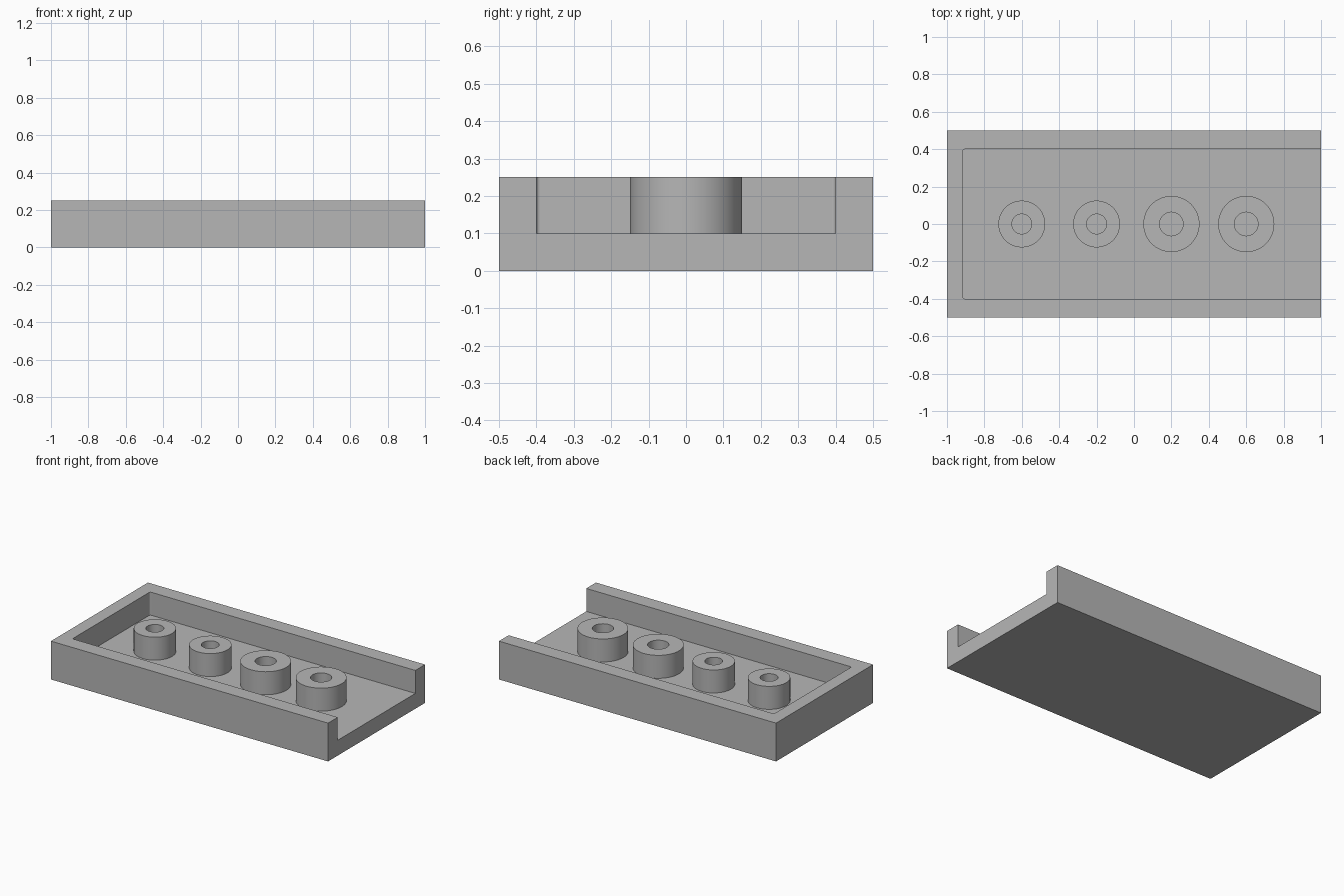
import bpy
import bmesh
from math import radians
from mathutils import Matrix, Vector

cube = bpy.data.objects.get("Cube")
if cube:
    bpy.data.objects.remove(cube, do_unlink=True)

FLOOR, TOP = 0.10, 0.25

grey = bpy.data.materials.new("plain grey")
grey.use_nodes = True
colour = (0.47, 0.47, 0.47, 1)
grey.diffuse_color = colour
grey.node_tree.nodes["Principled BSDF"].inputs["Base Color"].default_value = colour


def finish(name, bm):
    bmesh.ops.recalc_face_normals(bm, faces=bm.faces)
    mesh = bpy.data.meshes.new(name)
    bm.to_mesh(mesh)
    bm.free()
    mesh.materials.append(grey)
    obj = bpy.data.objects.new(name, mesh)
    bpy.context.collection.objects.link(obj)
    return obj


def activate(obj):
    bpy.ops.object.select_all(action='DESELECT')
    obj.select_set(True)
    bpy.context.view_layer.objects.active = obj


def box(low, high):
    low, high = Vector(low), Vector(high)
    bm = bmesh.new()
    place = Matrix.Translation((low + high) / 2) @ Matrix.Diagonal((*(high - low), 1))
    bmesh.ops.create_cube(bm, size=1, matrix=place)
    return bm


# Tray block
tray = finish("tray", box((-1, -0.5, 0), (1, 0.5, TOP)))

# Pocket, open at one end, with slightly rounded inner corners
bm = box((-0.915, -0.4, FLOOR), (1.2, 0.4, TOP + 0.2))
corners = [e for e in bm.edges if all(v.co.x < 0 for v in e.verts)
           and abs(e.verts[0].co.y - e.verts[1].co.y) < 0.01]
bmesh.ops.bevel(bm, geom=corners, offset=0.01, segments=4, profile=0.5, affect='EDGES')
pocket = finish("pocket_cutter", bm)
pocket.hide_render = True

activate(tray)
cut = tray.modifiers.new("pocket", 'BOOLEAN')
cut.operation = 'DIFFERENCE'
cut.solver = 'EXACT'
cut.object = pocket
bpy.ops.object.modifier_apply(modifier=cut.name)
bpy.data.objects.remove(pocket, do_unlink=True)


# Hollow posts standing on the tray floor
def post(name, x, outer, inner):
    bm = bmesh.new()
    profile = [(outer, FLOOR), (outer, TOP), (inner, TOP), (inner, FLOOR)]
    verts = [bm.verts.new((r, 0, z)) for r, z in profile]
    edges = [bm.edges.new(pair) for pair in zip(verts, verts[1:] + verts[:1])]
    bmesh.ops.spin(bm, geom=verts + edges, cent=(0, 0, 0), axis=(0, 0, 1),
                   angle=radians(360), steps=64, use_merge=True)
    bmesh.ops.remove_doubles(bm, verts=bm.verts, dist=0.0001)
    # The bottom ring lies on the floor and is left open
    hidden = [f for f in bm.faces if all(v.co.z < FLOOR + 0.001 for v in f.verts)]
    bmesh.ops.delete(bm, geom=hidden, context='FACES_ONLY')
    obj = finish(name, bm)
    obj.location.x = x
    activate(obj)
    bpy.ops.object.shade_smooth_by_angle(angle=radians(30))


for size, outer, inner, places in (("small", 0.125, 0.053, (-0.6, -0.2)),
                                   ("large", 0.15, 0.063, (0.2, 0.6))):
    for i, x in enumerate(places, 1):
        post(f"{size}_post_{i}", x, outer, inner)
